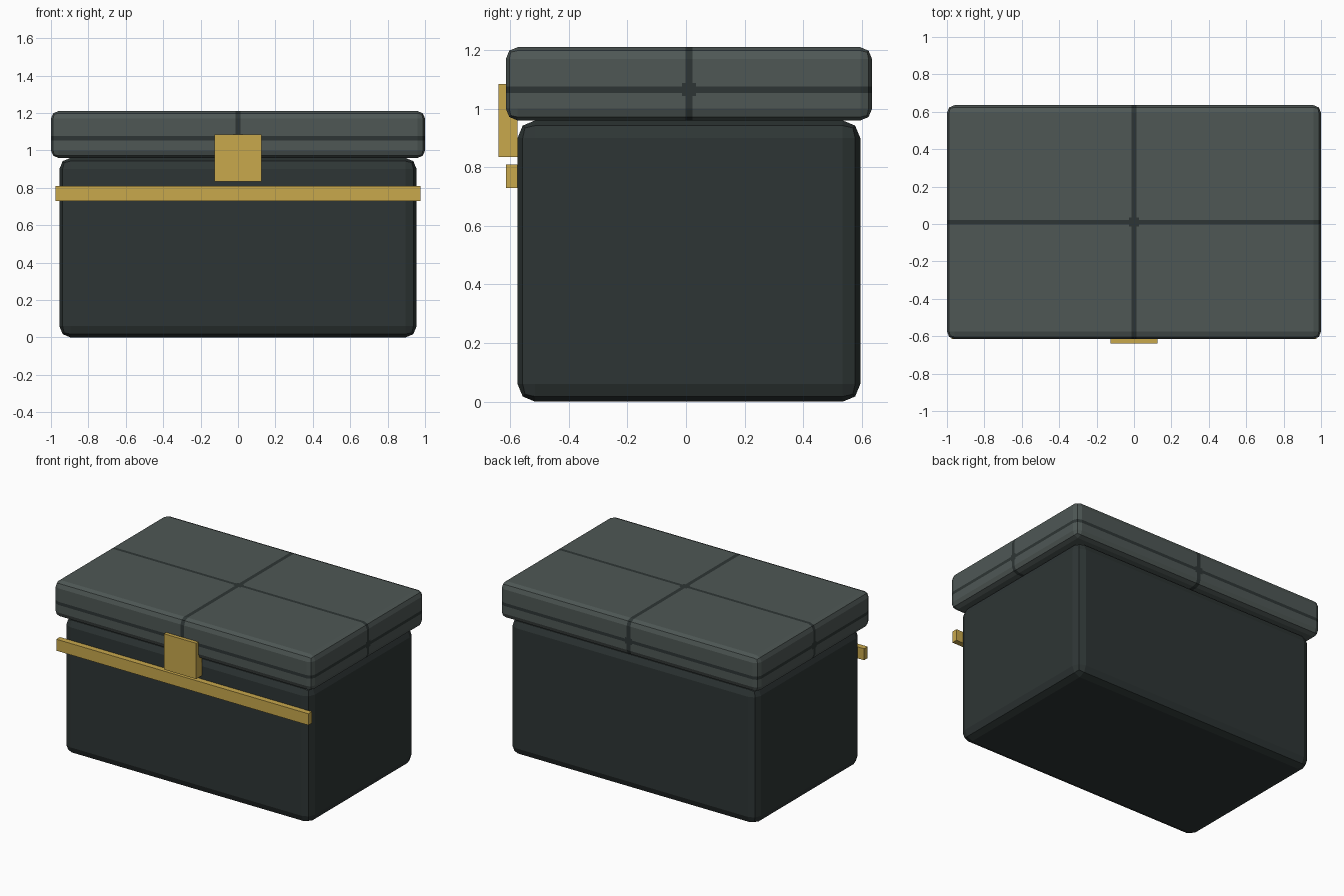
import bpy
import bmesh
from mathutils import Vector

if "Cube" in bpy.data.objects:
    bpy.data.objects.remove(bpy.data.objects["Cube"], do_unlink=True)


def make_material(name, rgb):
    mat = bpy.data.materials.new(name)
    mat.use_nodes = True
    mat.diffuse_color = (*rgb, 1)
    mat.node_tree.nodes["Principled BSDF"].inputs["Base Color"].default_value = (*rgb, 1)
    return mat


dark = make_material("dark slate", (0.027, 0.036, 0.035))
grey = make_material("lid grey", (0.077, 0.096, 0.091))
gold = make_material("brass", (0.578, 0.392, 0.073))


def box(name, low, high, materials, bevel=0, bands=None):
    """Box between two corners, with rounded edges and optional inlaid bands."""
    low, high = Vector(low), Vector(high)
    size, centre = high - low, (low + high) / 2
    bm = bmesh.new()
    bmesh.ops.create_cube(bm, size=1)
    for v in bm.verts:
        v.co = Vector(a * b for a, b in zip(v.co, size)) + centre
    if bevel:
        bmesh.ops.bevel(bm, geom=bm.edges[:], offset=bevel, segments=2,
                        profile=0.5, affect='EDGES')
    if bands:
        inlay_bands(bm, bands)
    bmesh.ops.recalc_face_normals(bm, faces=bm.faces[:])
    mesh = bpy.data.meshes.new(name)
    bm.to_mesh(mesh)
    bm.free()
    for mat in materials:
        mesh.materials.append(mat)
    obj = bpy.data.objects.new(name, mesh)
    bpy.context.collection.objects.link(obj)
    return obj


def inlay_bands(bm, bands):
    """Cut a narrow band across each axis, widened where two bands cross."""
    for axis, (middle, half) in enumerate(bands):
        normal = Vector((0, 0, 0))
        normal[axis] = 1
        for offset in (-2 * half, -half, half, 2 * half):
            bmesh.ops.bisect_plane(bm, geom=bm.verts[:] + bm.edges[:] + bm.faces[:],
                                   plane_co=normal * (middle + offset), plane_no=normal)
    for face in bm.faces:
        c = face.calc_center_median()
        spread = [abs(c[i] - m) / h for i, (m, h) in enumerate(bands)]
        in_band = min(spread) < 1
        at_crossing = sum(s < 2 for s in spread) > 1
        face.material_index = int(in_band or at_crossing)


# Chest body and overhanging lid
box("chest_body", (-0.955, -0.575, 0), (0.955, 0.595, 0.96), [dark], bevel=0.06)
box("chest_lid", (-1, -0.615, 0.96), (1, 0.635, 1.21), [grey, dark], bevel=0.04,
    bands=[(0, 0.014), (0.01, 0.012), (1.065, 0.011)])

# Brass fittings on the front
box("front_trim", (-0.975, -0.615, 0.73), (0.975, -0.575, 0.81), [gold])
box("latch_plate", (-0.125, -0.64, 0.835), (0.125, -0.575, 1.085), [gold])
